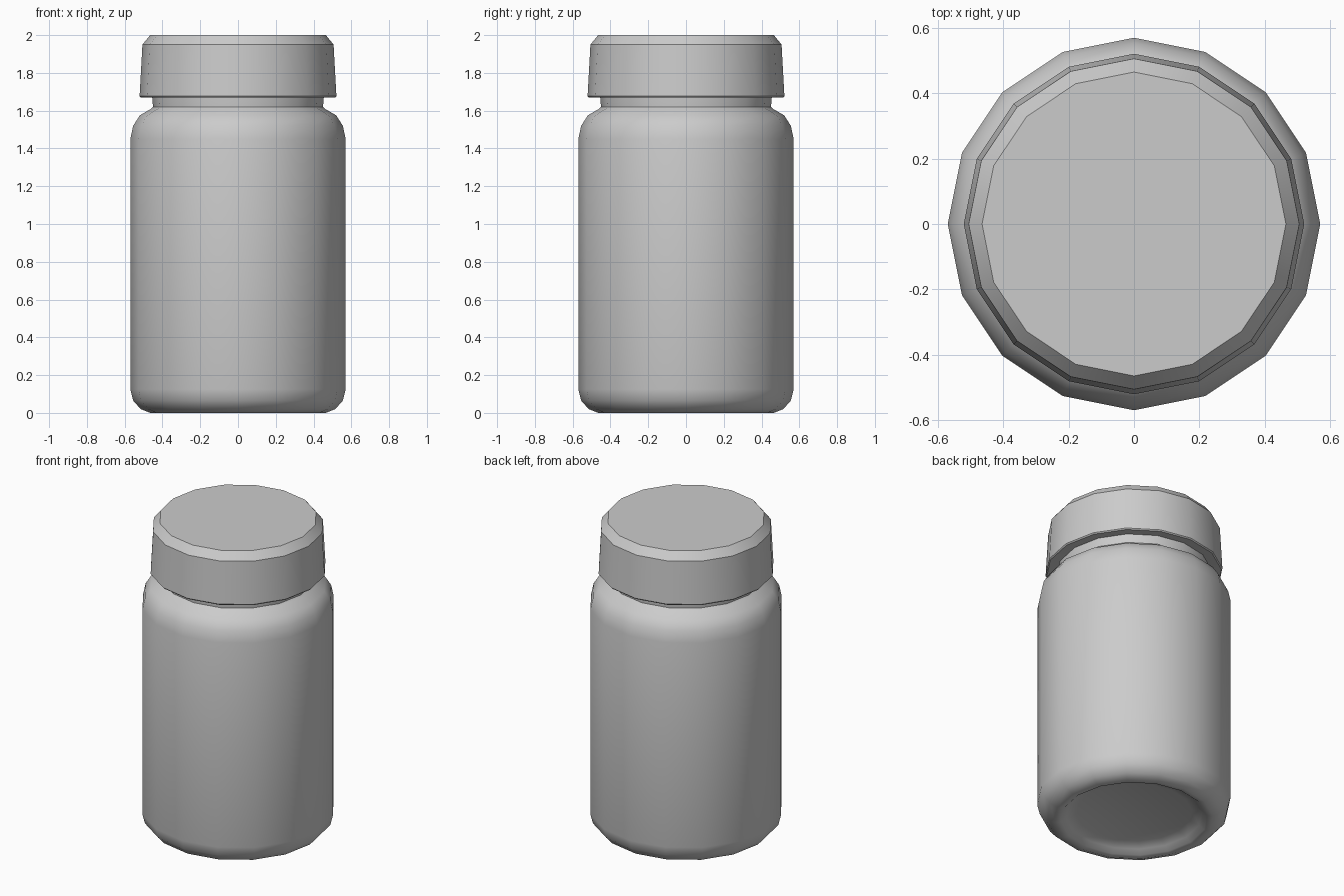
import bpy, bmesh, math

if "Cube" in bpy.data.objects:
    bpy.data.objects.remove(bpy.data.objects["Cube"])

SIDES = 16

def lathe(name, profile, angle):
    """Revolve an (r, z) profile around z; r = 0 ends become poles."""
    bm = bmesh.new()
    rings = []
    for r, z in profile:
        if r == 0:
            rings.append([bm.verts.new((0, 0, z))] * SIDES)
        else:
            rings.append([bm.verts.new((r * math.cos(2 * math.pi * i / SIDES),
                                        r * math.sin(2 * math.pi * i / SIDES), z))
                          for i in range(SIDES)])
    for a, b in zip(rings, rings[1:]):
        for i in range(SIDES):
            j = (i + 1) % SIDES
            bm.faces.new(list(dict.fromkeys((a[i], a[j], b[j], b[i]))))
    bmesh.ops.recalc_face_normals(bm, faces=bm.faces)
    mesh = bpy.data.meshes.new(name)
    bm.to_mesh(mesh)
    bm.free()
    ob = bpy.data.objects.new(name, mesh)
    bpy.context.collection.objects.link(ob)
    bpy.ops.object.select_all(action='DESELECT')
    ob.select_set(True)
    bpy.context.view_layer.objects.active = ob
    bpy.ops.object.shade_smooth_by_angle(angle=math.radians(angle))
    return ob

# Bottle: recessed base, rounded heel, straight wall, rounded shoulder, neck
lathe("bottle_body", [
    (0, 0.05), (0.34, 0.05), (0.40, 0.03), (0.43, 0.005), (0.465, 0.0),
    (0.515, 0.02), (0.555, 0.065), (0.57, 0.125),
    (0.57, 1.45), (0.555, 1.52), (0.52, 1.575), (0.46, 1.61),
    (0.45, 1.62), (0.455, 1.68), (0.455, 1.72), (0, 1.72)], 40)

# Cap: tapered skirt with thin lower lip and chamfered flat top
lathe("cap", [
    (0, 1.70), (0.45, 1.70), (0.45, 1.675), (0.515, 1.67), (0.521, 1.677),
    (0.506, 1.95), (0.465, 2.0), (0, 2.0)], 30)
